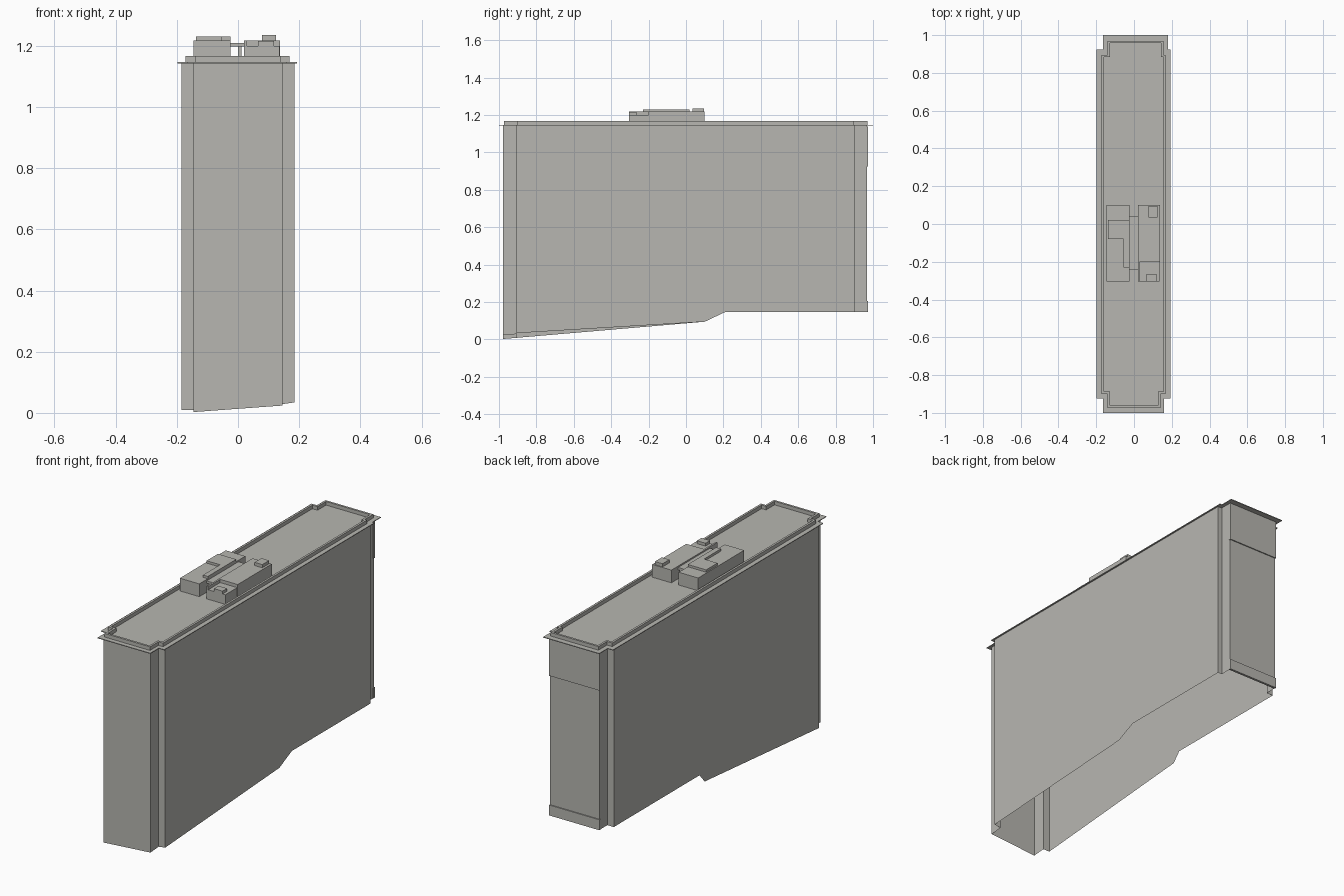
import bpy
import bmesh

cube = bpy.data.objects.get("Cube")
if cube:
    bpy.data.objects.remove(cube, do_unlink=True)

stone = bpy.data.materials.new("warm_grey_stone")
stone.use_nodes = True
GREY = (0.476, 0.470, 0.440, 1)
stone.diffuse_color = GREY
stone.node_tree.nodes["Principled BSDF"].inputs["Base Color"].default_value = GREY

ROOF = 1.147


def finish(name, bm):
    mesh = bpy.data.meshes.new(name)
    bm.to_mesh(mesh)
    bm.free()
    mesh.materials.append(stone)
    obj = bpy.data.objects.new(name, mesh)
    bpy.context.collection.objects.link(obj)
    return obj


def box(name, x, y, z):
    bm = bmesh.new()
    bmesh.ops.create_cube(bm, size=1)
    for v in bm.verts:
        for i, (lo, hi) in enumerate((x, y, z)):
            v.co[i] = lo if v.co[i] < 0 else hi
    return finish(name, bm)


def notched(left, right, front, back, front_x, back_x, notch_front, notch_back):
    """Counter-clockwise rectangle with its four corners cut back."""
    return [(front_x[0], front), (front_x[1], front),
            (front_x[1], notch_front), (right, notch_front),
            (right, notch_back), (back_x[1], notch_back),
            (back_x[1], back), (back_x[0], back),
            (back_x[0], notch_back), (left, notch_back),
            (left, notch_front), (front_x[0], notch_front)]


def ribbon(bm, lower, upper):
    a = [bm.verts.new(p) for p in lower]
    b = [bm.verts.new(p) for p in upper]
    for i in range(len(a)):
        j = (i + 1) % len(a)
        bm.faces.new((a[i], a[j], b[j], b[i]))


# Wall shell, open underneath, with a foot that follows the sloping ground
def foot(x, y):
    if y > 0.12:
        return 0.147
    slope = 0.095 - (0.1 - y) * 0.0855
    return slope + 0.025 * max(0, x / 0.185) * (0.1 - y) if y <= 0.1 else slope


plan = notched(-0.185, 0.185, -0.978, 0.967, (-0.145, 0.145),
               (-0.145, 0.16), -0.905, 0.9)
plan[10:10] = [(-0.185, 0.145), (-0.185, 0.1)]
plan[4:4] = [(0.185, 0.1), (0.185, 0.21)]
bm = bmesh.new()
ribbon(bm, [(x, y, foot(x, y)) for x, y in plan], [(x, y, ROOF) for x, y in plan])
finish("walls", bm)

# Slightly proud bands on the back bay
for name, z in (("back_base_band", (0.147, 0.205)), ("back_top_band", (0.925, 1.14))):
    box(name, (-0.147, 0.162), (0.96, 0.973), z)

# Roof slab overhanging the walls as a thin cornice
bm = bmesh.new()
eaves = notched(-0.198, 0.193, -1, 1, (-0.165, 0.16), (-0.165, 0.18), -0.925, 0.925)
bm.faces.new([bm.verts.new((x, y, ROOF)) for x, y in eaves])
slab = bmesh.ops.extrude_face_region(bm, geom=bm.faces[:])
for v in slab["geom"]:
    if isinstance(v, bmesh.types.BMVert):
        v.co.z -= 0.004
bmesh.ops.recalc_face_normals(bm, faces=bm.faces)
finish("roof_cornice", bm)


# Low parapet ring around the roof
def parapet_plan(t):
    return notched(-0.172 + t, 0.168 - t, -0.974 + t, 0.97 - t,
                   (-0.14 + t, 0.14 - t), (-0.14 + t, 0.155 - t),
                   -0.9 + t, 0.895 - t)


TOP = 1.167
outer, inner = parapet_plan(0), parapet_plan(0.012)
bm = bmesh.new()
rings = [[(x, y, z) for x, y in ring] for ring, z in
         ((outer, ROOF), (outer, TOP), (inner, TOP), (inner, ROOF))]
for lower, upper in zip(rings, rings[1:]):
    ribbon(bm, lower, upper)
bmesh.ops.remove_doubles(bm, verts=bm.verts, dist=0.0001)
finish("parapet", bm)

# Rooftop plant rooms either side of a narrow passage
box("left_plant_room", (-0.145, -0.025), (-0.305, 0.1), (ROOF, 1.218))
box("right_plant_room", (0.02, 0.138), (-0.2, 0.1), (ROOF, 1.218))
box("right_terrace", (0.02, 0.135), (-0.305, -0.2), (ROOF, 1.2))
box("terrace_edge", (0.02, 0.03), (-0.305, -0.2), (1.2, 1.218))
box("terrace_box", (0.065, 0.118), (-0.305, -0.265), (1.2, 1.216))
box("passage_bridge", (-0.025, 0.02), (-0.24, 0.04), (1.197, 1.21))
box("passage_pipe", (0.0, 0.012), (-0.11, 0.04), (ROOF, 1.2))
box("left_roof_cap", (-0.138, -0.055), (-0.08, 0.02), (1.218, 1.231))
box("roof_ridge", (-0.055, -0.025), (-0.23, 0.02), (1.218, 1.231))
box("roof_vent", (0.078, 0.125), (0.035, 0.095), (1.218, 1.236))
